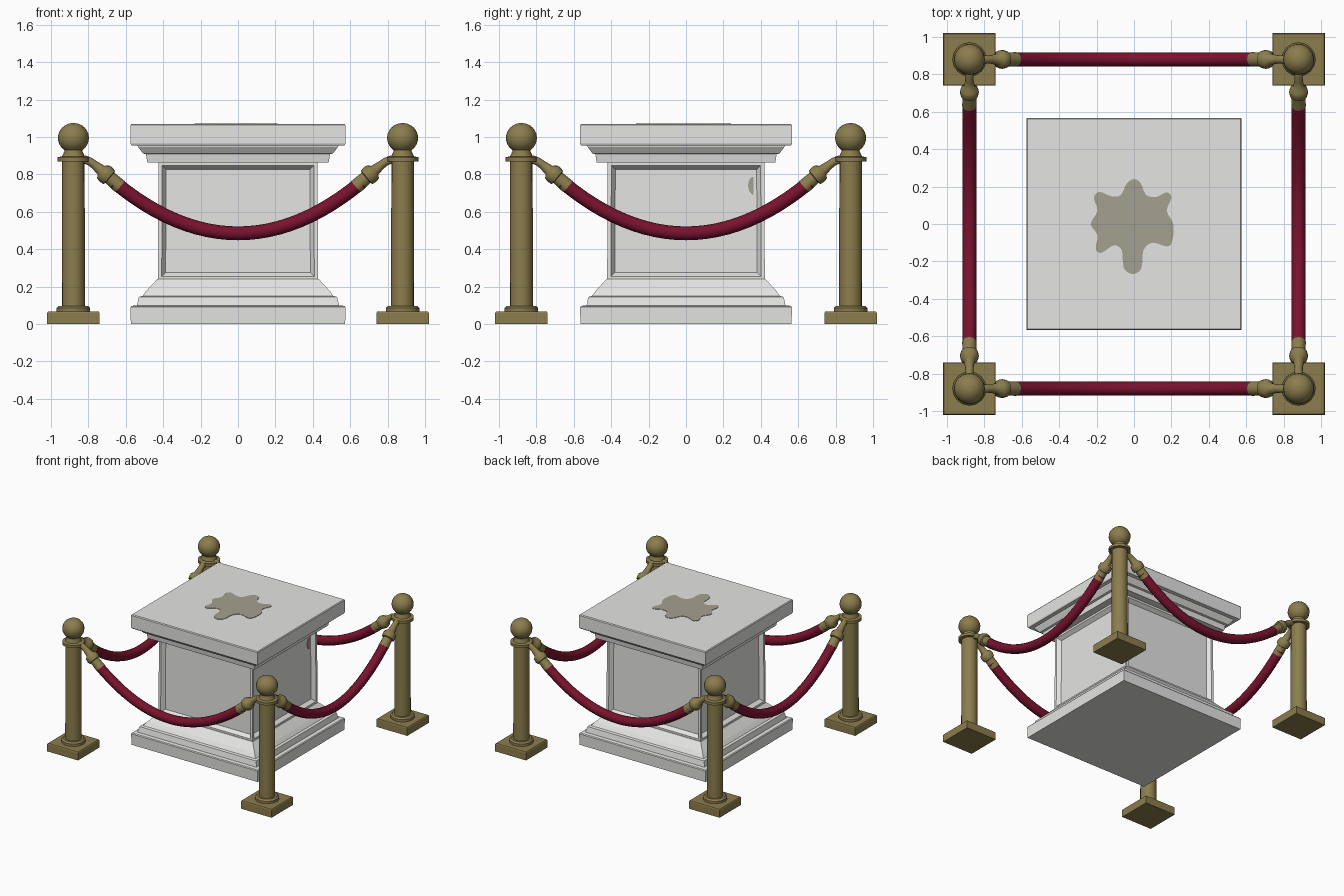
import bpy, bmesh, math
from mathutils import Vector, Matrix

if "Cube" in bpy.data.objects:
    bpy.data.objects.remove(bpy.data.objects["Cube"])


def material(name, rgb):
    m = bpy.data.materials.new(name)
    m.diffuse_color = (*rgb, 1)
    m.use_nodes = True
    m.node_tree.nodes["Principled BSDF"].inputs["Base Color"].default_value = m.diffuse_color
    return m


MARBLE = material("white marble", (0.78, 0.78, 0.77))
STAIN = material("grey stain", (0.36, 0.355, 0.28))
BRASS = material("old brass", (0.26, 0.205, 0.075))
VELVET = material("red velvet", (0.19, 0.006, 0.028))


def finish(bm, name, mat, angle=None):
    bmesh.ops.recalc_face_normals(bm, faces=bm.faces[:])
    me = bpy.data.meshes.new(name)
    bm.to_mesh(me)
    bm.free()
    me.materials.append(mat)
    ob = bpy.data.objects.new(name, me)
    bpy.context.collection.objects.link(ob)
    if angle:
        bpy.ops.object.select_all(action='DESELECT')
        ob.select_set(True)
        bpy.context.view_layer.objects.active = ob
        bpy.ops.object.shade_smooth_by_angle(angle=math.radians(angle))
    return ob


def skin(bm, rings):
    # joins closed rings of points and caps both ends
    vs = [[bm.verts.new(p) for p in r] for r in rings]
    n = len(vs[0])
    for a, b in zip(vs, vs[1:]):
        for i in range(n):
            bm.faces.new((a[i], a[(i + 1) % n], b[(i + 1) % n], b[i]))
    bm.faces.new(vs[0][::-1])
    bm.faces.new(vs[-1])


def square_stack(name, profile, sy=1.0, at=(0, 0), mat=MARBLE):
    bm = bmesh.new()
    skin(bm, [[(at[0] + x * h, at[1] + y * h * sy, z)
               for x, y in ((-1, -1), (1, -1), (1, 1), (-1, 1))] for z, h in profile])
    return finish(bm, name, mat)


def tube(name, path, mat, turn, sides=12):
    # path entries are (x, z, radius), swept in the front rope plane then turned about z
    bm = bmesh.new()
    rings = []
    pts = [Vector((x, -0.88, z)) for x, z, r in path]
    for i, p in enumerate(pts):
        t = (pts[min(i + 1, len(pts) - 1)] - pts[max(i - 1, 0)]).normalized()
        n = Vector((-t.z, 0, t.x))
        r = path[i][2]
        rings.append([p + n * r * math.cos(a) + Vector((0, r * math.sin(a), 0))
                      for a in (2 * math.pi * k / sides for k in range(sides))])
    skin(bm, rings)
    bm.transform(Matrix.Rotation(turn, 4, 'Z'))
    return finish(bm, name, mat, 45)


def plate(name, pts, push, mat):
    bm = bmesh.new()
    f = bm.faces.new([bm.verts.new(p) for p in pts])
    ex = bmesh.ops.extrude_face_region(bm, geom=[f])
    bmesh.ops.translate(bm, vec=push, verts=[v for v in ex["geom"] if isinstance(v, bmesh.types.BMVert)])
    return finish(bm, name, mat)


# Pedestal mouldings
SY = 0.985
square_stack("pedestal_base", [(0, .573), (.09, .575), (.097, .57), (.1, .54), (.145, .53), (.15, .51),
                               (.18, .488), (.225, .446), (.24, .432)], SY)
square_stack("pedestal_cornice", [(.865, .485), (.908, .492), (.912, .508), (.948, .535), (.958, .537)], SY)
square_stack("pedestal_top", [(.955, .57), (.965, .575), (1.063, .575), (1.07, .57)], SY)

# Pedestal body with a recessed panel on each side
bm = bmesh.new()
skin(bm, [[(x * h, y * h * SY, z) for x, y in ((-1, -1), (1, -1), (1, 1), (-1, 1))]
          for z, h in ((.235, .428), (.868, .425))])
bm.normal_update()
sides = [f for f in bm.faces if abs(f.normal.z) < .5]
bmesh.ops.inset_individual(bm, faces=sides, thickness=.028, depth=0)
bmesh.ops.inset_individual(bm, faces=sides, thickness=.03, depth=-.03)
finish(bm, "pedestal_body", MARBLE)

# Irregular stain on the top, rounded with a closed spline through the lobes
lobes = [(0, .24), (.035, .22), (.065, .155), (.12, .145), (.175, .17), (.2, .14), (.175, .07), (.21, 0),
         (.205, -.09), (.175, -.12), (.1, -.1), (.05, -.14), (.04, -.235), (-.005, -.268), (-.055, -.235),
         (-.065, -.14), (-.11, -.115), (-.175, -.155), (-.205, -.13), (-.195, -.06), (-.232, 0),
         (-.195, .07), (-.215, .14), (-.185, .172), (-.12, .148), (-.07, .155), (-.04, .215)]
outline = []
n = len(lobes)
for i in range(n):
    a, b, c, d = (Vector(lobes[(i + k) % n]) for k in (-1, 0, 1, 2))
    for t in (0, .33, .67):
        p = .5 * (2 * b + (c - a) * t + (2 * a - 5 * b + 4 * c - d) * t * t + (3 * b - a - 3 * c + d) * t ** 3)
        outline.append((p.x, p.y, 1.069))
plate("top_stain", outline, (0, 0, .004), STAIN)

# Small stain at the panel edge on the right side
plate("side_stain", [(.394, .362 + .03 * math.cos(a), .74 + .048 * math.sin(a))
                     for a in (math.pi * (.5 + k / 10) for k in range(11))], (.006, 0, 0), STAIN)

# Posts with square feet, collars and ball finials
shaft = [(.06, .09), (.085, .09), (.097, .078), (.097, .062), (.868, .06), (.87, .084), (.892, .084),
         (.897, .06), (.925, .048)]
ball = [(.995 - .08 * math.cos(a), .083 * math.sin(a)) for a in
        (math.radians(35 + 14 * k) for k in range(11))]
ball = [(z, r) for z, r in ball] + [(1.074, .004)]
for sx in (-1, 1):
    for sy in (-1, 1):
        c = (sx * .88, sy * .88)
        tag = ("front" if sy < 0 else "back") + ("_left" if sx < 0 else "_right")
        square_stack("post_foot_" + tag, [(0, .14), (.06, .14), (.066, .136)], 1, c, BRASS)
        bm = bmesh.new()
        skin(bm, [[(c[0] + r * math.cos(a), c[1] + r * math.sin(a), z)
                   for a in (2 * math.pi * k / 16 for k in range(16))] for z, r in shaft + ball])
        finish(bm, "post_" + tag, BRASS, 40)

# Hanging ropes with brass end caps and hooks on all four sides
def sag(x):
    return .485 + .265 * (x / .65) ** 2


rope = [(x, sag(x), .037) for x in (-.66 + 1.32 * k / 24 for k in range(25))]
cap = [(.63, sag(.63), .039), (.685, .782, .036), (.688, .784, .047), (.705, .799, .051), (.722, .814, .047),
       (.732, .823, .03), (.765, .85, .023), (.79, .868, .022), (.82, .88, .022), (.86, .882, .022)]
for k, side in enumerate(("front", "right", "back", "left")):
    turn = k * math.pi / 2
    tube("rope_" + side, rope, VELVET, turn)
    tube("rope_hook_a_" + side, cap, BRASS, turn)
    tube("rope_hook_b_" + side, [(-x, z, r) for x, z, r in cap], BRASS, turn)
